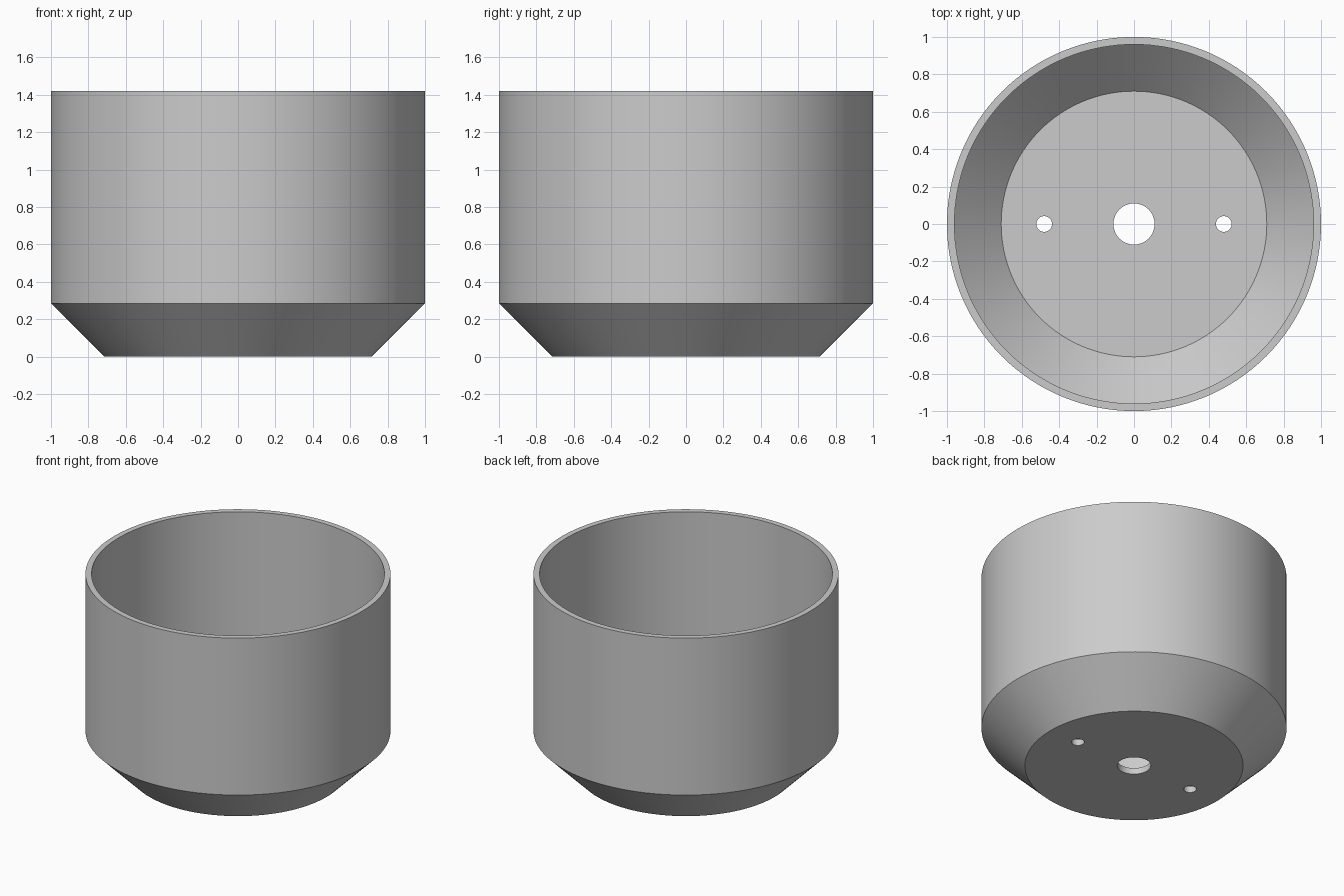
import bpy, bmesh, math

cube = bpy.data.objects.get("Cube")
if cube:
    bpy.data.objects.remove(cube, do_unlink=True)

SEGMENTS = 128
FLOOR = 0.045          # floor thickness
HEIGHT = 1.42

grey = bpy.data.materials.new("plain_grey")
grey.use_nodes = True
colour = (0.6, 0.6, 0.6, 1)
grey.diffuse_color = colour
grey.node_tree.nodes["Principled BSDF"].inputs["Base Color"].default_value = colour


def lathe(name, profile):
    """Revolve a closed (radius, height) profile around the z axis."""
    bm = bmesh.new()
    verts = [bm.verts.new((r, 0, z)) for r, z in profile]
    edges = [bm.edges.new((v, verts[i - 1])) for i, v in enumerate(verts)]
    bmesh.ops.spin(bm, geom=verts + edges, cent=(0, 0, 0), axis=(0, 0, 1),
                   angle=math.tau, steps=SEGMENTS, use_merge=True)
    bmesh.ops.remove_doubles(bm, verts=bm.verts, dist=0.0001)
    bmesh.ops.recalc_face_normals(bm, faces=bm.faces)
    mesh = bpy.data.meshes.new(name)
    bm.to_mesh(mesh)
    bm.free()
    obj = bpy.data.objects.new(name, mesh)
    bpy.context.collection.objects.link(obj)
    mesh.materials.append(grey)
    return obj


# Cup: bottom with centre hole, sloped base, straight wall, rim and hollow
cup = lathe("cup", [
    (0.11, 0), (0.715, 0), (1, 0.285), (1, HEIGHT),
    (0.96, HEIGHT), (0.96, FLOOR + 0.25), (0.71, FLOOR), (0.11, FLOOR),
])
bpy.context.view_layer.objects.active = cup

# Small screw holes on either side of the centre hole
for side in (-1, 1):
    bpy.ops.mesh.primitive_cylinder_add(vertices=48, radius=0.042, depth=0.3,
                                        location=(side * 0.48, 0, 0))
    cutter = bpy.context.object
    cutter.name = "screw_hole_cutter"
    cutter.hide_render = True
    cutter.data.materials.append(grey)
    cut = cup.modifiers.new("screw_hole", 'BOOLEAN')
    cut.operation = 'DIFFERENCE'
    cut.solver = 'EXACT'
    cut.object = cutter
    bpy.context.view_layer.objects.active = cup
    bpy.ops.object.modifier_apply(modifier=cut.name)
    bpy.data.objects.remove(cutter, do_unlink=True)

# Smooth round walls with crisp rims
bpy.ops.object.select_all(action='DESELECT')
cup.select_set(True)
bpy.context.view_layer.objects.active = cup
bpy.ops.object.shade_smooth_by_angle(angle=math.radians(30))
